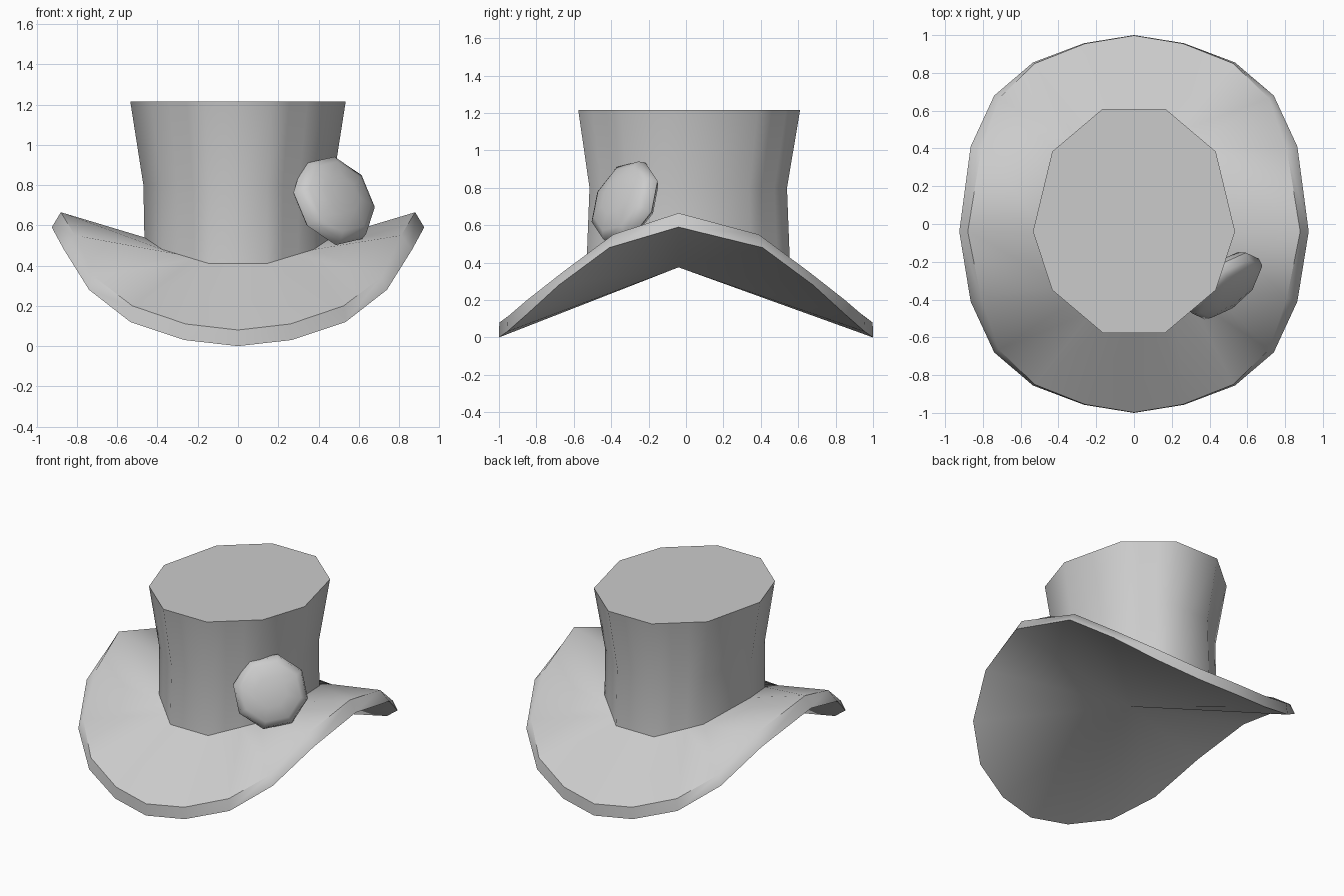
import bpy, bmesh, math
from mathutils import Vector, Matrix

cube = bpy.data.objects.get("Cube")
if cube:
    bpy.data.objects.remove(cube)

grey = bpy.data.materials.new("light grey felt")
grey.use_nodes = True
colour = (0.6, 0.6, 0.6, 1)
grey.diffuse_color = colour
grey.node_tree.nodes["Principled BSDF"].inputs["Base Color"].default_value = colour


def finish(name, bm, angle):
    """Turn a bmesh into a smooth-shaded object with sharp creases."""
    bmesh.ops.remove_doubles(bm, verts=bm.verts, dist=0.0005)
    bmesh.ops.recalc_face_normals(bm, faces=bm.faces)
    mesh = bpy.data.meshes.new(name)
    bm.to_mesh(mesh)
    bm.free()
    mesh.materials.append(grey)
    obj = bpy.data.objects.new(name, mesh)
    bpy.context.collection.objects.link(obj)
    bpy.ops.object.select_all(action='DESELECT')
    obj.select_set(True)
    bpy.context.view_layer.objects.active = obj
    bpy.ops.object.shade_smooth_by_angle(angle=math.radians(angle))
    return obj


def skin(bm, rings):
    """Bridge rings of equal length with quads."""
    for a, b in zip(rings, rings[1:]):
        for i in range(len(a)):
            j = (i + 1) % len(a)
            bm.faces.new((a[i], a[j], b[j], b[i]))


def full_ring(bm, quarter):
    """Mirror a quarter outline (side to back) into a closed ring of 20."""
    back = quarter + [(-x, y, z) for x, y, z in quarter[-2::-1]]
    front = [(x, -y, z) for x, y, z in back[-2:0:-1]]
    pts = back + front
    # The side points sit slightly forward of the centre
    return [bm.verts.new((x, y if abs(y) > 0.001 else -0.04, z)) for x, y, z in pts]


def crown_ring(bm, rx, ry, shift, heights):
    """Ten-sided ring with extra points on its edges to meet the brim."""
    corners = [Vector((rx * math.cos(k * math.pi / 5),
                       ry * math.sin(k * math.pi / 5) / math.sin(0.4 * math.pi),
                       heights[min(k, 2)])) for k in range(4)]
    quarter = []
    for t in (0, 1, 4 / 3, 5 / 3, 2, 2.5):
        k = int(t)
        quarter.append(tuple(corners[k].lerp(corners[k + 1], t - k)))
    ring = full_ring(bm, quarter)
    for v in ring:
        if abs(v.co.y + 0.04) > 0.001:
            v.co.y += shift
    return ring


# Hat body: underside, turned-up brim, waist and flared crown
bm = bmesh.new()
lower = full_ring(bm, [(0.925, 0, 0.59), (0.865, 0.41, 0.48), (0.74, 0.68, 0.28),
                       (0.535, 0.855, 0.12), (0.265, 0.957, 0.03), (0, 1, 0)])
upper = full_ring(bm, [(0.88, 0, 0.665), (0.81, 0.39, 0.55), (0.715, 0.665, 0.345),
                       (0.525, 0.85, 0.2), (0.26, 0.955, 0.11), (0, 0.998, 0.08)])
base = crown_ring(bm, 0.465, 0.543, 0.012, (0.54, 0.48, 0.41))
waist = crown_ring(bm, 0.47, 0.528, 0.012, (0.8, 0.8, 0.8))
top = crown_ring(bm, 0.535, 0.593, 0.017, (1.215, 1.215, 1.215))
skin(bm, [lower, upper, base, waist, top])
bm.faces.new(top)
middle = bm.verts.new((0, -0.04, 0.375))
for i, v in enumerate(lower):
    bm.faces.new((middle, lower[(i + 1) % len(lower)], v))
finish("hat", bm, 50)

# Domed eight-sided button on the front of the crown
bm = bmesh.new()
rings = []
for radius, height in ((0.2, -0.06), (0.238, -0.02), (0.228, 0.025), (0.19, 0.05), (0.1, 0.075)):
    rings.append([bm.verts.new((radius * math.cos(a), radius * math.sin(a), height))
                  for a in (math.radians(45 * k - 12) for k in range(8))])
skin(bm, rings)
bm.faces.new(rings[0])
bm.faces.new(rings[-1])
button = finish("button", bm, 50)
facing = Vector((0.58, -0.72, 0.38)).to_track_quat('Z', 'Y')
button.matrix_world = Matrix.Translation((0.48, -0.33, 0.725)) @ facing.to_matrix().to_4x4()
